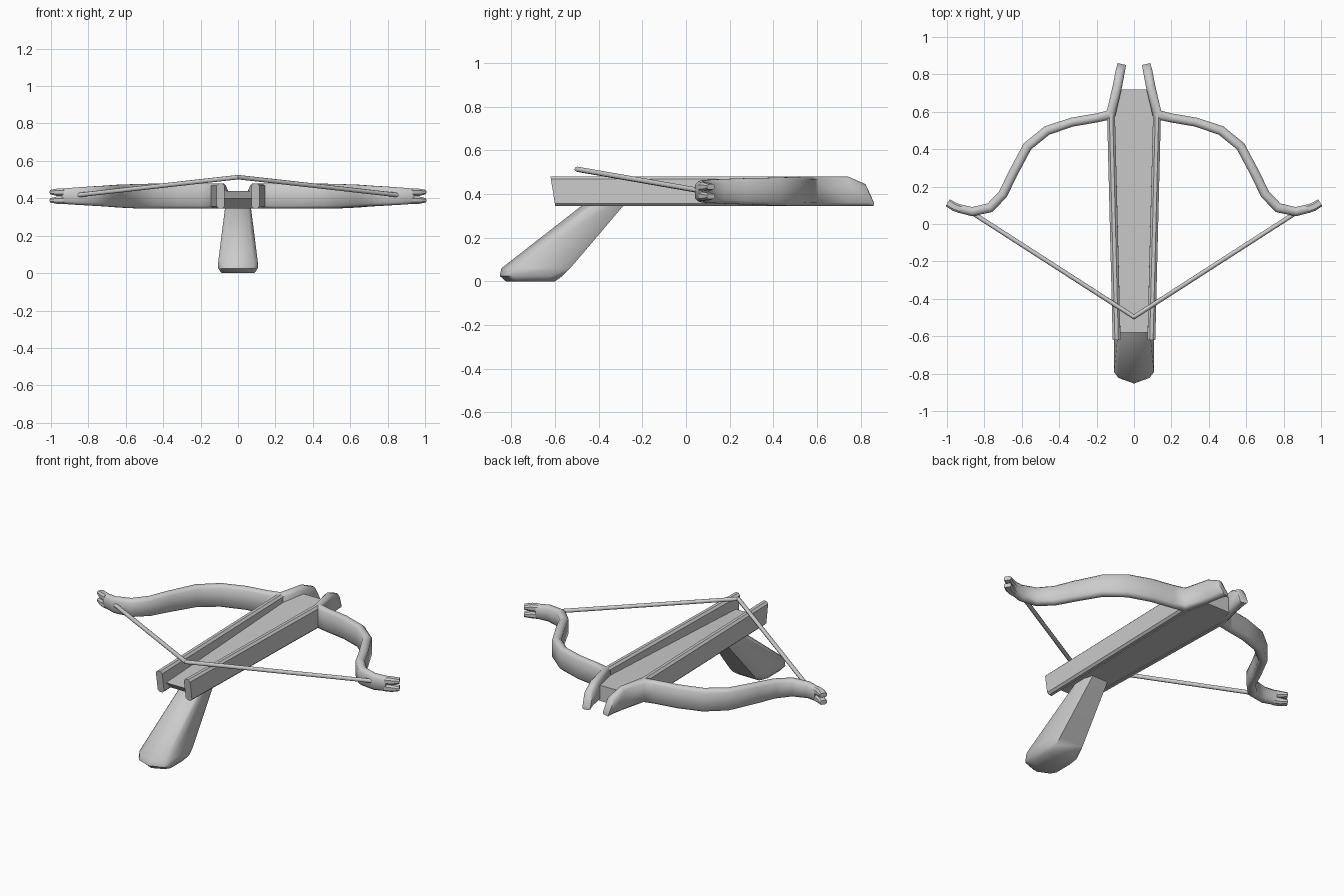
import bpy, bmesh, math
from mathutils import Vector

cube = bpy.data.objects.get("Cube")
if cube:
    bpy.data.objects.remove(cube, do_unlink=True)

grey = bpy.data.materials.new("plain grey")
grey.use_nodes = True
grey.diffuse_color = (0.6, 0.6, 0.6, 1)
grey.node_tree.nodes["Principled BSDF"].inputs["Base Color"].default_value = (0.6, 0.6, 0.6, 1)


def loft(name, rings, mirror=False, angle=40):
    """Skin a list of equal closed rings, cap both ends."""
    bm = bmesh.new()
    loops = [[bm.verts.new(p) for p in ring] for ring in rings]
    n = len(loops[0])
    for a, b in zip(loops, loops[1:]):
        for i in range(n):
            j = (i + 1) % n
            bm.faces.new((a[i], a[j], b[j], b[i]))
    bm.faces.new(loops[0])
    bm.faces.new(loops[-1])
    bmesh.ops.recalc_face_normals(bm, faces=bm.faces)
    mesh = bpy.data.meshes.new(name)
    bm.to_mesh(mesh)
    bm.free()
    mesh.materials.append(grey)
    obj = bpy.data.objects.new(name, mesh)
    bpy.context.collection.objects.link(obj)
    bpy.ops.object.select_all(action='DESELECT')
    obj.select_set(True)
    bpy.context.view_layer.objects.active = obj
    bpy.ops.object.shade_smooth_by_angle(angle=math.radians(angle))
    if mirror:
        mod = obj.modifiers.new("mirror", 'MIRROR')
        mod.use_mirror_merge = False
    return obj


def band(path, bevel):
    """Sweep a bevelled upright rectangle along (x, y, half width, z low, z high)."""
    pts = [Vector(p[:2]) for p in path]
    rings = []
    for k, (x, y, h, lo, hi) in enumerate(path):
        dirs = [(pts[i + 1] - pts[i]).normalized()
                for i in (k - 1, k) if 0 <= i < len(pts) - 1]
        t = sum(dirs, Vector((0, 0))).normalized()
        h /= max(0.75, t.dot(dirs[0]))          # keep the width through bends
        side = Vector((-t.y, t.x))
        b = min(bevel, h * 0.6, (hi - lo) * 0.3)
        shape = [(h, lo + b), (h, hi - b), (h - b, hi), (b - h, hi),
                 (-h, hi - b), (-h, lo + b), (b - h, lo), (h - b, lo)]
        rings.append([(x + side.x * u, y + side.y * u, z) for u, z in shape])
    return rings


# Side rails, with a raked rear end
rings = band([(0.093, -0.62, 0.021, 0.345, 0.48),
              (0.123, 0.59, 0.021, 0.345, 0.48)], 0.012)
rings[0] = [(x, y + (0.48 - z) * 0.16, z) for x, y, z in rings[0]]
loft("side_rails", rings, mirror=True)

# Floor of the bolt channel, rising toward the bow
floor = [(0.08, -0.58, -0.52, 0.40), (0.108, 0.58, 0.58, 0.435), (0.075, 0.72, 0.72, 0.44)]
loft("channel_floor", [[(-w, top_y, z), (w, top_y, z), (w, low_y, 0.346), (-w, low_y, 0.346)]
                       for w, top_y, low_y, z in floor], angle=25)

# Bow limbs, starting at the nose prongs
limb = [(0.065, 0.855, 0.023, 0.345, 0.365), (0.073, 0.82, 0.025, 0.345, 0.445),
        (0.088, 0.74, 0.025, 0.345, 0.48), (0.124, 0.585, 0.025, 0.345, 0.48),
        (0.20, 0.567, 0.024, 0.345, 0.48), (0.33, 0.545, 0.024, 0.345, 0.48),
        (0.465, 0.50, 0.025, 0.345, 0.478), (0.57, 0.415, 0.025, 0.347, 0.475),
        (0.65, 0.265, 0.025, 0.352, 0.472), (0.70, 0.16, 0.025, 0.356, 0.468),
        (0.77, 0.087, 0.025, 0.36, 0.464), (0.865, 0.066, 0.024, 0.365, 0.458),
        (0.935, 0.083, 0.023, 0.37, 0.452)]
loft("bow_limbs", band(limb, 0.015), mirror=True, angle=50)

# Forked limb tips
for name, low, high, tip_low, tip_high in (("upper_tips", 0.412, 0.452, 0.421, 0.445),
                                           ("lower_tips", 0.37, 0.41, 0.377, 0.401)):
    loft(name, band([(0.925, 0.079, 0.023, low, high), (0.96, 0.092, 0.023, low, high),
                     (0.996, 0.114, 0.021, tip_low, tip_high)], 0.01), mirror=True)

# Drawn bowstring
a, b = Vector((0, -0.497, 0.513)), Vector((0.875, 0.066, 0.415))
t = (b - a).normalized()
across = t.cross(Vector((0, 0, 1))).normalized()
over = across.cross(t)
circle = [across * math.cos(i * math.pi / 4) + over * math.sin(i * math.pi / 4) for i in range(8)]
start = [a + 0.012 * (c - t * (c.x / t.x)) for c in circle]   # mitred at the centre
loft("bowstring", [start, [b + 0.012 * c for c in circle]], mirror=True, angle=60)

# Raked grip with a ridged front
rings = []
for z, w, front, back in ((0, 0.088, -0.825, -0.60), (0.025, 0.106, -0.853, -0.565),
                          (0.06, 0.106, -0.845, -0.53), (0.36, 0.068, -0.46, -0.275)):
    half = [(w * 0.78, front + 0.03), (w, front + 0.06), (w, back - 0.05), (w * 0.75, back)]
    ring = [(0, front)] + half + [(-x, y) for x, y in reversed(half)]
    rings.append([(x, y, z) for x, y in ring])
loft("grip", rings, angle=45)
